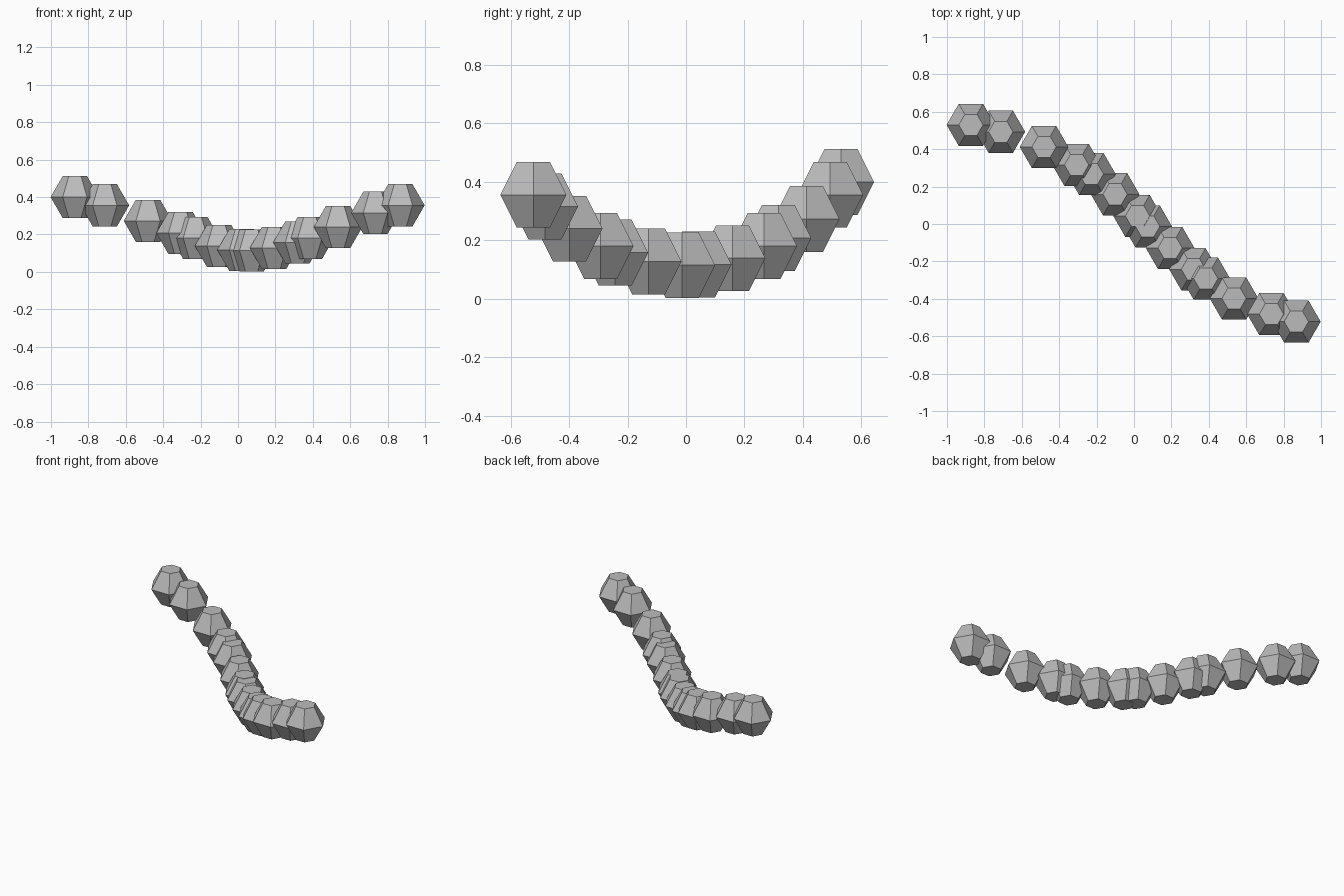
import bpy
import bmesh
import math

cube = bpy.data.objects.get("Cube")
if cube:
    bpy.data.objects.remove(cube, do_unlink=True)

RADIUS = 0.13
SIDES = 6

# Single plain grey material
grey = bpy.data.materials.new("grey")
grey.use_nodes = True
colour = (0.5, 0.5, 0.5, 1.0)
grey.diffuse_color = colour
grey.node_tree.nodes["Principled BSDF"].inputs["Base Color"].default_value = colour


def bead_mesh():
    """Six-sided bead: wide waist, flat hexagonal caps at half the radius."""
    bm = bmesh.new()
    rings = []
    for lat in (-60, 0, 60):
        r = RADIUS * math.cos(math.radians(lat))
        z = RADIUS * math.sin(math.radians(lat))
        rings.append([bm.verts.new((r * math.cos(a), r * math.sin(a), z))
                      for a in (math.tau * i / SIDES for i in range(SIDES))])
    for low, high in zip(rings, rings[1:]):
        for i in range(SIDES):
            j = (i + 1) % SIDES
            bm.faces.new((low[i], low[j], high[j], high[i]))
    bm.faces.new(rings[0][::-1])
    bm.faces.new(rings[-1])
    mesh = bpy.data.meshes.new("bead")
    bm.to_mesh(mesh)
    bm.free()
    mesh.materials.append(grey)
    return mesh


# Bead centres along the sagging string
centres = [
    (-0.872, 0.530, 0.400), (-0.712, 0.493, 0.356), (-0.481, 0.412, 0.273),
    (-0.307, 0.316, 0.208), (-0.228, 0.267, 0.181), (-0.101, 0.159, 0.139),
    (0.019, 0.043, 0.117), (0.073, -0.013, 0.115), (0.193, -0.128, 0.128),
    (0.318, -0.242, 0.158), (0.384, -0.292, 0.181), (0.535, -0.398, 0.240),
    (0.735, -0.482, 0.316), (0.868, -0.522, 0.356),
]

# All beads share one mesh
mesh = bead_mesh()
for n, centre in enumerate(centres, 1):
    bead = bpy.data.objects.new(f"bead_{n:02d}", mesh)
    bead.location = centre
    bpy.context.collection.objects.link(bead)
